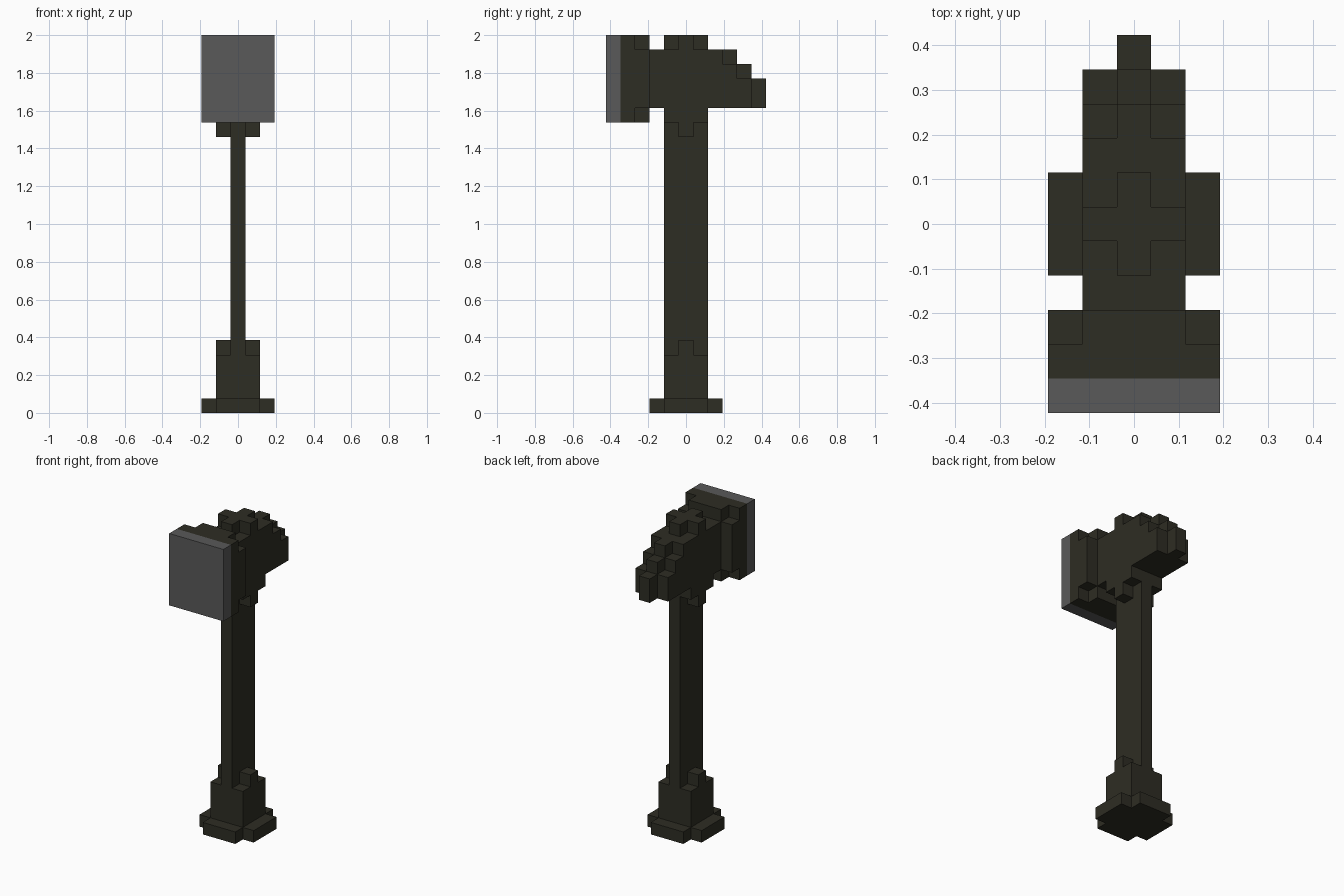
import bpy, bmesh
from mathutils import Vector

if "Cube" in bpy.data.objects:
    bpy.data.objects.remove(bpy.data.objects["Cube"])

UNIT = 2 / 26  # size of one block


def material(name, colour):
    mat = bpy.data.materials.new(name)
    mat.use_nodes = True
    mat.diffuse_color = (*colour, 1)
    mat.node_tree.nodes["Principled BSDF"].inputs["Base Color"].default_value = (*colour, 1)
    return mat


dark = material("dark olive", (0.027, 0.026, 0.017))
grey = material("grey", (0.1, 0.1, 0.1))


def box(half_x, y0, y1, z0, z1):
    """Block cells centred on x, all limits inclusive."""
    return {(x, y, z) for x in range(-half_x, half_x + 1)
            for y in range(y0, y1 + 1) for z in range(z0, z1 + 1)}


parts = {
    # foot with cut corners, block above it, small side lugs
    "pommel": box(2, -1, 1, 0, 0) | box(1, -2, 2, 0, 0) | box(1, -1, 1, 1, 3) | box(1, 0, 0, 4, 4),
    "shaft": box(0, -1, 1, 4, 20),
    "collar": box(1, 0, 0, 19, 19) | box(1, -1, 1, 20, 20),
    "head_body": box(1, -2, 2, 21, 24),
    "head_crest": box(1, 0, 0, 25, 25) | box(0, -1, 1, 25, 25),
    # stepped rear spike, its centre row one block longer
    "rear_spike": box(1, 3, 4, 21, 22) | box(0, 5, 5, 21, 22) | box(1, 3, 3, 23, 23)
    | box(0, 4, 4, 23, 23) | box(0, 3, 3, 24, 24),
    "striker_back": box(2, -4, -4, 20, 25) | box(2, -3, -3, 21, 24) | box(1, -3, -3, 20, 25),
    "striking_face": box(2, -5, -5, 20, 25),
}
everything = set().union(*parts.values())


def build(name, cells, mat):
    """Mesh only the outer faces of the cells, then merge flat areas."""
    bm = bmesh.new()
    for cell in cells:
        centre = Vector(cell) + Vector((0, 0, 0.5))
        for axis in range(3):
            for sign in (-1, 1):
                n = Vector((0, 0, 0))
                n[axis] = sign
                if tuple(int(c + d) for c, d in zip(cell, n)) in everything:
                    continue
                u = Vector((n.y, n.z, n.x))
                v = n.cross(u)
                corners = (u + v, v - u, -u - v, u - v)
                bm.faces.new([bm.verts.new((centre + (n + c) / 2) * UNIT) for c in corners])
    bmesh.ops.remove_doubles(bm, verts=bm.verts, dist=UNIT / 100)
    bmesh.ops.dissolve_limit(bm, angle_limit=0.01, verts=bm.verts, edges=bm.edges)
    bm.normal_update()
    mesh = bpy.data.meshes.new(name)
    bm.to_mesh(mesh)
    bm.free()
    mesh.materials.append(mat)
    bpy.context.collection.objects.link(bpy.data.objects.new(name, mesh))


for name, cells in parts.items():
    build(name, cells, grey if name == "striking_face" else dark)
